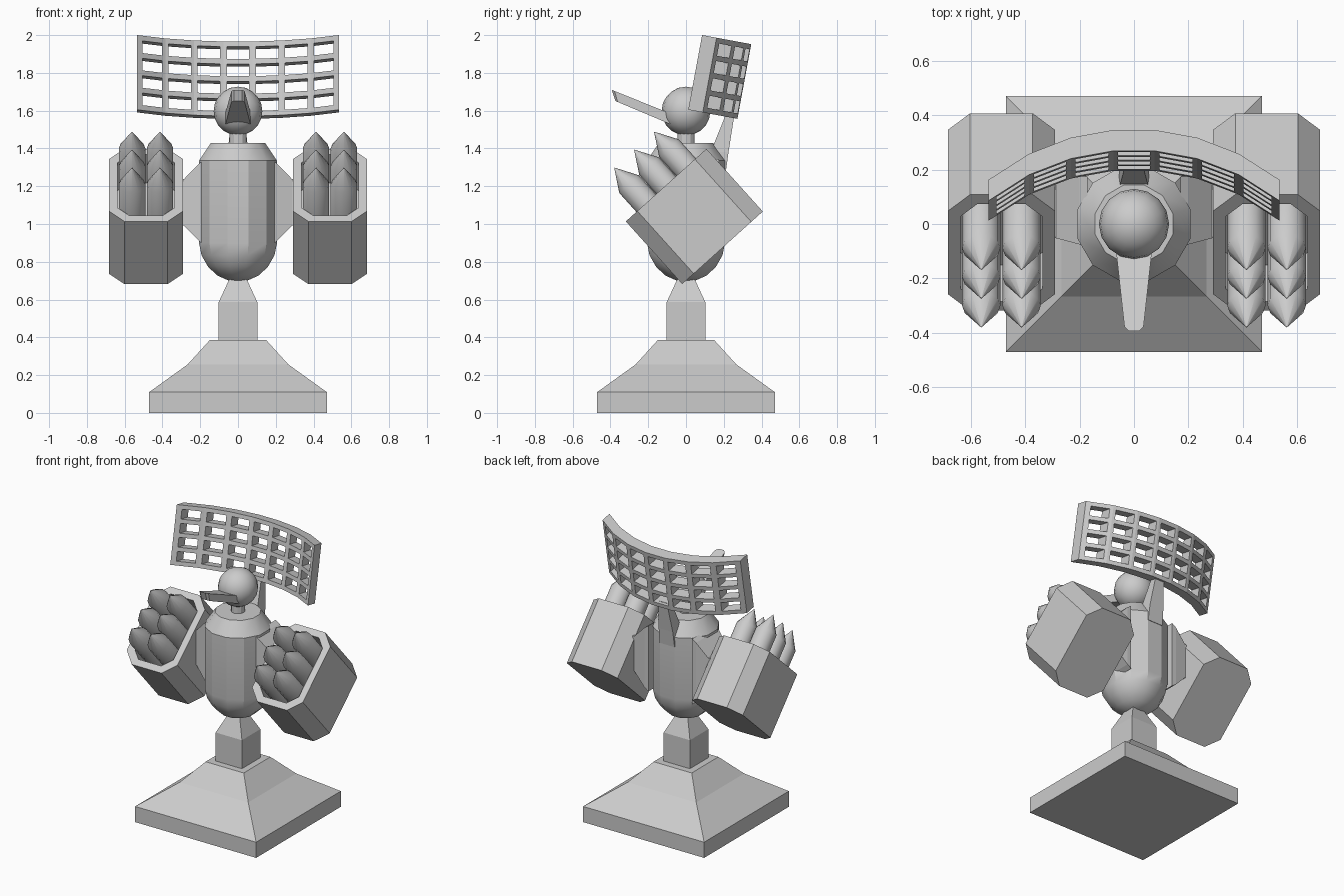
import bpy, bmesh, math
from mathutils import Vector, Matrix

if "Cube" in bpy.data.objects:
    bpy.data.objects.remove(bpy.data.objects["Cube"])


def finish(name, bm):
    bmesh.ops.recalc_face_normals(bm, faces=bm.faces)
    mesh = bpy.data.meshes.new(name)
    bm.to_mesh(mesh)
    bm.free()
    ob = bpy.data.objects.new(name, mesh)
    bpy.context.collection.objects.link(ob)
    return ob


def loft(name, rings, matrix=Matrix()):
    """Skin a list of equal-length rings and cap both ends."""
    bm = bmesh.new()
    loops = [[bm.verts.new(matrix @ Vector(p)) for p in ring] for ring in rings]
    n = len(loops[0])
    for a, b in zip(loops, loops[1:]):
        for i in range(n):
            j = (i + 1) % n
            bm.faces.new((a[i], a[j], b[j], b[i]))
    bm.faces.new(loops[0])
    bm.faces.new(loops[-1])
    return finish(name, bm)


def circle(r, z, n, phase=0.0):
    return [(r * math.cos(phase + math.tau * i / n),
             r * math.sin(phase + math.tau * i / n), z) for i in range(n)]


def square(h, z):
    return [(-h, -h, z), (h, -h, z), (h, h, z), (-h, h, z)]


def smooth(ob, degrees):
    bpy.ops.object.select_all(action='DESELECT')
    ob.select_set(True)
    bpy.context.view_layer.objects.active = ob
    bpy.ops.object.shade_smooth_by_angle(angle=math.radians(degrees))


# stepped base and square post
loft("base", [square(h, z) for h, z in
              ((0.47, 0), (0.47, 0.11), (0.266, 0.257), (0.148, 0.387))])
loft("post", [square(h, z) for h, z in ((0.102, 0.37), (0.102, 0.587), (0.045, 0.71))])

# twelve-sided body with rounded bottom and chamfered top
body_profile = [(0.05, 0.70), (0.115, 0.728), (0.165, 0.775), (0.2, 0.835),
                (0.214, 0.90), (0.214, 1.335), (0.148, 1.43)]
body = loft("body", [circle(r, z, 12, math.pi / 12) for r, z in body_profile])
smooth(body, 29)

# neck and head
loft("neck", [circle(0.045, z, 12) for z in (1.42, 1.50)])
bm = bmesh.new()
bmesh.ops.create_uvsphere(bm, u_segments=16, v_segments=10, radius=0.129,
                          matrix=Matrix.Translation((0, 0, 1.598)))
smooth(finish("head", bm), 60)

# tapered pointer on the front of the head
pointer = [(0.068, -0.08, 1.584, -0.07, 1.523), (0.035, -0.378, 1.704, -0.362, 1.646),
           (0.02, -0.393, 1.71, -0.374, 1.652)]
loft("front_pointer", [[(-w, yt, zt), (w, yt, zt), (w, yb, zb), (-w, yb, zb)]
                       for w, yt, zt, yb, zb in pointer])

# rear strut carrying the radar
loft("radar_strut", [
    [(-w, y0, z), (w, y0, z), (w, y1, z), (-w, y1, z)]
    for w, y0, y1, z in ((0.058, 0.08, 0.21, 1.27), (0.055, 0.13, 0.225, 1.38),
                         (0.032, 0.215, 0.258, 1.59))])

# curved radar lattice: faceted arc grid, holes left out, extruded backwards
edges = [-0.535, -0.385, -0.232, -0.076, 0.076, 0.232, 0.385, 0.535]
radius, sag, height, depth, rows = 0.848, 0.19, 0.402, 0.078, 4
bar_z = 0.028


def arc(x):
    return sag - (radius - math.sqrt(radius * radius - x * x))


columns = []
for i, (a, b) in enumerate(zip(edges, edges[1:])):
    inner_a = a + (0.03 if i == 0 else 0.018)
    inner_b = b - (0.03 if i == 6 else 0.018)
    for x in (a, inner_a, inner_b):
        t = (x - a) / (b - a)
        columns.append((x, arc(a) * (1 - t) + arc(b) * t))
columns.append((edges[-1], arc(edges[-1])))
pitch = (height - bar_z) / rows
levels = [v for r in range(rows + 1) for v in (r * pitch, r * pitch + bar_z)]

bm = bmesh.new()
grid = [[bm.verts.new((x, y, z)) for z in levels] for x, y in columns]
for i in range(len(columns) - 1):
    for j in range(len(levels) - 1):
        if i % 3 == 1 and j % 2 == 1:
            continue
        bm.faces.new((grid[i][j], grid[i + 1][j], grid[i + 1][j + 1], grid[i][j + 1]))
new = bmesh.ops.extrude_face_region(bm, geom=bm.faces[:], use_keep_orig=True)["geom"]
bmesh.ops.translate(bm, vec=(0, depth, 0),
                    verts=[g for g in new if isinstance(g, bmesh.types.BMVert)])
tilt = Matrix.Translation((0, 0.012, 1.605)) @ Matrix.Rotation(math.radians(-10.5), 4, 'X')
bmesh.ops.transform(bm, matrix=tilt, verts=bm.verts)
finish("radar_lattice", bm)


# launcher pods
def octagon(hx, hy, c, z):
    return [(-hx + c, -hy, z), (hx - c, -hy, z), (hx, -hy + c, z), (hx, hy - c, z),
            (hx - c, hy, z), (-hx + c, hy, z), (-hx, hy - c, z), (-hx, -hy + c, z)]


HX, HY, HZ, RIM = 0.197, 0.287, 0.223, 0.046
for side, s in (("left", -1), ("right", 1)):
    frame = (Matrix.Translation((s * 0.487, 0.044, 1.04))
             @ Matrix.Rotation(math.radians(42), 4, 'X'))
    # open-topped pod with chamfered corners
    loft(side + "_pod", [octagon(HX, HY, 0.082, -HZ), octagon(HX, HY, 0.082, HZ),
                         octagon(HX - RIM, HY - RIM, 0.063, HZ),
                         octagon(HX - RIM, HY - RIM, 0.063, HZ - 0.2)], frame)
    # six rockets per pod
    for i in (-0.5, 0.5):
        for j in (-1, 0, 1):
            place = frame @ Matrix.Translation((i * 0.148, j * 0.142, HZ))
            rocket = loft(side + "_rocket", [circle(r, z, 12) for r, z in
                          ((0.07, -0.2), (0.07, 0.135), (0.001, 0.252))], place)
            smooth(rocket, 35)
    # tapered shoulder joining pod to body
    loft(side + "_shoulder", [
        [(s * x, cy - hy, 1.115 - hz), (s * x, cy + hy, 1.115 - hz),
         (s * x, cy + hy, 1.115 + hz), (s * x, cy - hy, 1.115 + hz)]
        for x, cy, hy, hz in ((0.17, 0.045, 0.13, 0.23), (0.2, 0.05, 0.125, 0.21),
                              (0.287, 0.056, 0.108, 0.122), (0.3, 0.056, 0.108, 0.122))])
